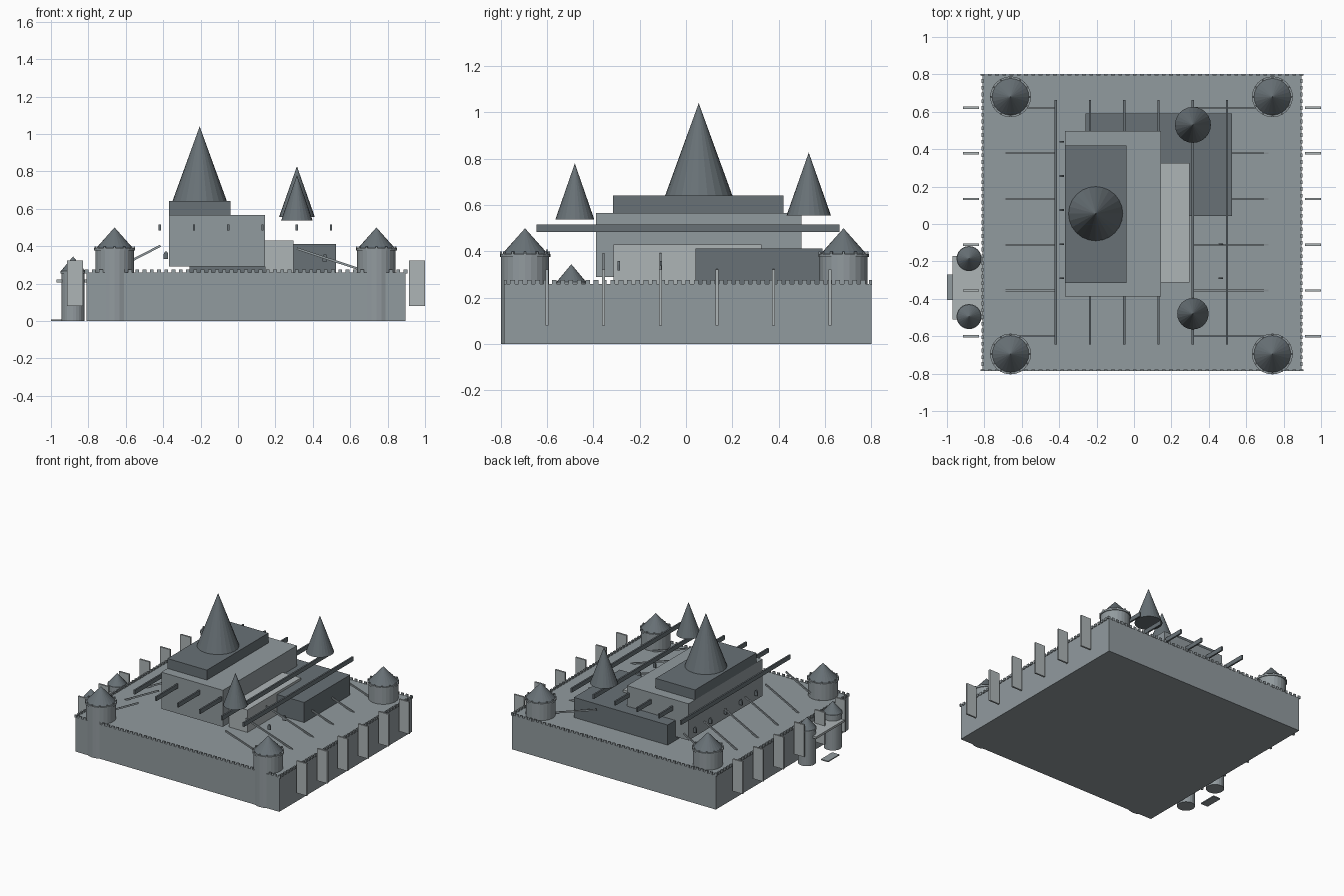
import bpy, bmesh, math
from mathutils import Matrix, Vector

if "Cube" in bpy.data.objects:
    bpy.data.objects.remove(bpy.data.objects["Cube"])


def material(name, r, g, b):
    m = bpy.data.materials.new(name)
    m.diffuse_color = (r, g, b, 1)
    m.use_nodes = True
    m.node_tree.nodes["Principled BSDF"].inputs["Base Color"].default_value = m.diffuse_color
    return m


STONE = material("stone", 0.286, 0.325, 0.343)
SLATE = material("slate", 0.138, 0.165, 0.181)
PALE = material("pale_stone", 0.42, 0.46, 0.47)


def finish(name, bm, mat):
    me = bpy.data.meshes.new(name)
    bm.to_mesh(me)
    bm.free()
    me.materials.append(mat)
    ob = bpy.data.objects.new(name, me)
    bpy.context.collection.objects.link(ob)
    return ob


def add_box(bm, x0, x1, y0, y1, z0, z1):
    m = Matrix.Translation(((x0 + x1) / 2, (y0 + y1) / 2, (z0 + z1) / 2))
    m = m @ Matrix.Diagonal((x1 - x0, y1 - y0, z1 - z0, 1))
    bmesh.ops.create_cube(bm, size=1, matrix=m)


def box(name, mat, *b):
    bm = bmesh.new()
    add_box(bm, *b)
    return finish(name, bm, mat)


def cone(name, mat, x, y, z0, z1, r0, r1=0.0, sides=24):
    bm = bmesh.new()
    bmesh.ops.create_cone(bm, cap_ends=True, segments=sides, radius1=r0, radius2=r1,
                          depth=z1 - z0, matrix=Matrix.Translation((x, y, (z0 + z1) / 2)))
    return finish(name, bm, mat)


def strut(name, a, b, y, t=0.012):
    # square bar leaning in the xz plane
    a, b = Vector((a[0], y, a[1])), Vector((b[0], y, b[1]))
    d = b - a
    m = Matrix.Translation((a + b) / 2) @ d.to_track_quat('X', 'Z').to_matrix().to_4x4()
    bm = bmesh.new()
    bmesh.ops.create_cube(bm, size=1, matrix=m @ Matrix.Diagonal((d.length, t * 0.7, t, 1)))
    return finish(name, bm, STONE)


# Walled base
X0, X1, Y0, Y1, TOP = -0.81, 0.895, -0.785, 0.80, 0.26
box("wall_base", STONE, X0, X1, Y0, Y1, 0, TOP)

# Battlements on all four edges
bm = bmesh.new()
N, H = 44, 0.01
for i in range(N + 1):
    x = X0 + (X1 - X0) * i / N
    y = Y0 + (Y1 - Y0) * i / N
    for ye in (Y0, Y1 - 0.006):
        add_box(bm, x - H, x + H, ye, ye + 0.008, TOP - 0.005, TOP + 0.016)
    for xe in (X0, X1):
        add_box(bm, xe - 0.006, xe + 0.006, max(y - H, Y0), min(y + H, Y1), TOP - 0.005, TOP + 0.016)
finish("battlements", bm, STONE)

# Corner towers
for x in (-0.66, 0.74):
    for y in (-0.695, 0.68):
        cone("corner_tower", STONE, x, y, 0, 0.38, 0.103, 0.103)
        cone("tower_parapet", STONE, x, y, 0.376, 0.39, 0.109, 0.109)
        cone("tower_roof", SLATE, x, y, 0.39, 0.50, 0.098)
        bm = bmesh.new()
        for k in range(12):
            a = math.tau * k / 12
            m = (Matrix.Translation((x, y, 0.393)) @ Matrix.Rotation(a, 4, 'Z')
                 @ Matrix.Translation((0.104, 0, 0)) @ Matrix.Diagonal((0.008, 0.01, 0.012, 1)))
            bmesh.ops.create_cube(bm, size=1, matrix=m)
        finish("tower_merlons", bm, STONE)

# Gatehouse on the left side
for y in (-0.185, -0.495):
    cone("gate_tower", STONE, -0.882, y, 0, 0.262, 0.062, 0.062)
    cone("gate_tower_parapet", STONE, -0.882, y, 0.255, 0.268, 0.067, 0.067)
    cone("gate_tower_roof", SLATE, -0.882, y, 0.268, 0.345, 0.064)
box("gate_lintel", PALE, -0.97, -0.81, -0.51, -0.17, 0.205, 0.222)
box("drawbridge", STONE, -1.0, -0.94, -0.405, -0.27, 0, 0.008)

# Stacked keep
box("keep_hall", STONE, -0.37, 0.145, -0.388, 0.498, 0.29, 0.567)
box("keep_upper_storey", SLATE, -0.37, -0.04, -0.315, 0.42, 0.567, 0.642)
cone("keep_spire", SLATE, -0.205, 0.055, 0.642, 1.04, 0.145)
box("side_hall", PALE, 0.145, 0.298, -0.312, 0.327, 0.26, 0.43)
box("rear_hall", SLATE, -0.26, 0.525, 0.042, 0.59, 0.26, 0.412)

# Raised spires
cone("rear_spire", SLATE, 0.315, 0.53, 0.555, 0.827, 0.096)
cone("front_spire", SLATE, 0.315, -0.48, 0.538, 0.78, 0.084)

# Long roof beams
for i in range(6):
    x = -0.418 + 0.183 * i
    box("roof_beam", SLATE, x - 0.006, x + 0.006, -0.645, 0.662, 0.484, 0.516)

# Outer buttress plates and leaning struts
for i in range(6):
    y = -0.6 + 0.2445 * i
    for x in (-0.915, 0.915):
        box("buttress", PALE, x, x + 0.085, y - 0.0065, y + 0.0065, 0.08, 0.323)
    strut("strut_left", (-0.415, 0.402), (-0.70, 0.255), y)
    strut("strut_right", (0.315, 0.387), (0.73, 0.25), y)

# Narrow arched windows
for y in (0.44, 0.257, 0.075, -0.108, -0.29):
    for x, z in ((-0.385, 0.332), (0.465, 0.318)):
        bm = bmesh.new()
        w = 0.012
        prof = [(-w, 0), (w, 0), (w, 0.026), (w * 0.6, 0.036), (0, 0.041), (-w * 0.6, 0.036), (-w, 0.026)]
        f = bm.faces.new([bm.verts.new((x + p, y - 0.005, z + h)) for p, h in prof])
        ext = bmesh.ops.extrude_face_region(bm, geom=[f])
        bmesh.ops.translate(bm, vec=(0, 0.01, 0),
                            verts=[v for v in ext["geom"] if isinstance(v, bmesh.types.BMVert)])
        bmesh.ops.recalc_face_normals(bm, faces=bm.faces)
        finish("window", bm, SLATE)
